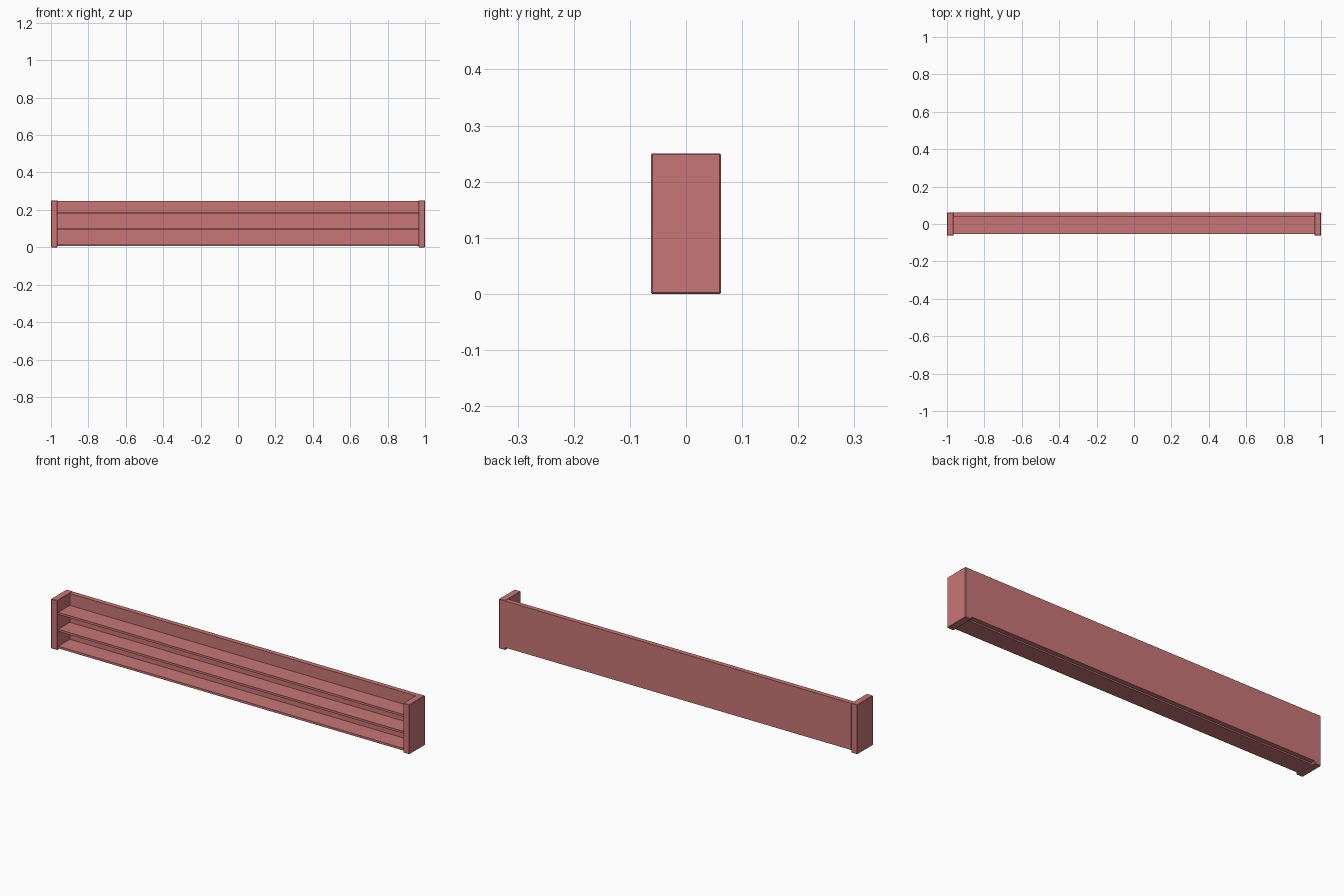
import bpy

if "Cube" in bpy.data.objects:
    bpy.data.objects.remove(bpy.data.objects["Cube"])


def box(name, x, y, z, bevel=0.0):
    """Box from (min, max) ranges, with an optional small chamfer."""
    bpy.ops.mesh.primitive_cube_add(size=1, location=[sum(r) / 2 for r in (x, y, z)])
    ob = bpy.context.object
    ob.name = name
    ob.scale = [r[1] - r[0] for r in (x, y, z)]
    bpy.ops.object.transform_apply(location=False, rotation=False, scale=True)
    if bevel:
        mod = ob.modifiers.new("edge", 'BEVEL')
        mod.width = bevel
        mod.segments = 1
    ob.data.materials.append(paint)
    return ob


paint = bpy.data.materials.new("red_paint")
paint.diffuse_color = (0.58, 0.18, 0.18, 1)
paint.use_nodes = True
paint.node_tree.nodes["Principled BSDF"].inputs["Base Color"].default_value = paint.diffuse_color

INNER = 0.965   # inner face of the end panels
HALF_Y = 0.062

# End panels
box("left_end_panel", (-1, -INNER), (-HALF_Y, HALF_Y), (0, 0.25), 0.002)
box("right_end_panel", (INNER, 1), (-HALF_Y, HALF_Y), (0, 0.25), 0.002)

# Back board, flush with the rear of the end panels
box("back_board", (-INNER, INNER), (0.038, HALF_Y), (0.013, 0.248))

# Three evenly spaced shelves
for i in range(3):
    top = 0.017 + i * 0.0855
    box(f"shelf_{i + 1}", (-INNER, INNER), (-0.054, 0.039), (top - 0.011, top))
